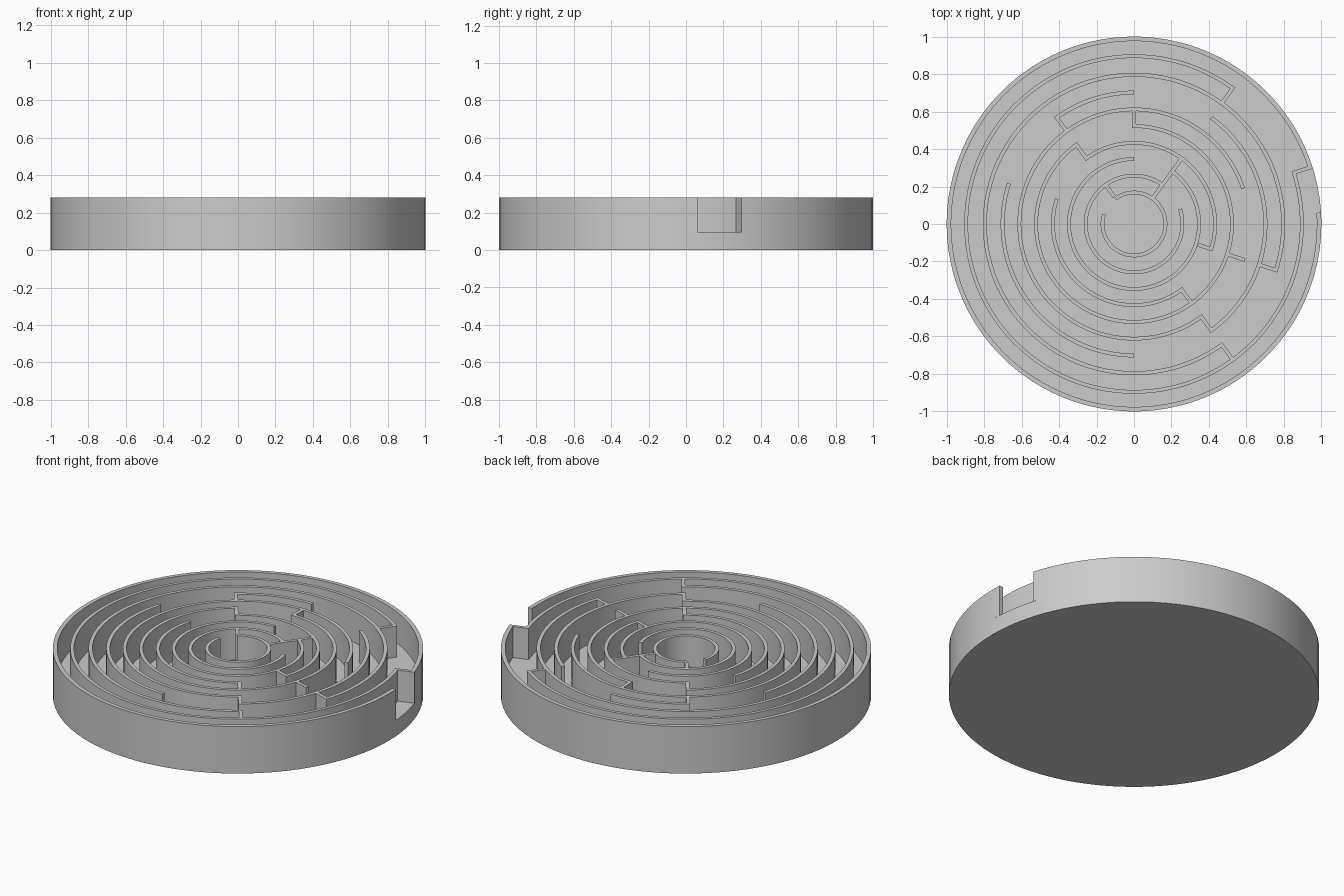
import bpy, bmesh
from math import cos, sin, radians, ceil

if "Cube" in bpy.data.objects:
    bpy.data.objects.remove(bpy.data.objects["Cube"])

FLOOR, TOP, THICK = 0.095, 0.28, 0.02
STEP = 4.0


def finish(bm, name):
    bmesh.ops.recalc_face_normals(bm, faces=bm.faces[:])
    mesh = bpy.data.meshes.new(name)
    bm.to_mesh(mesh)
    bm.free()
    obj = bpy.data.objects.new(name, mesh)
    bpy.context.collection.objects.link(obj)
    bpy.ops.object.select_all(action='DESELECT')
    obj.select_set(True)
    bpy.context.view_layer.objects.active = obj
    bpy.ops.object.shade_smooth_by_angle(angle=radians(30))


def sweep(bm, sections):
    """Join a row of rectangular wall sections; open below, where it meets the floor."""
    rows = [[bm.verts.new(p) for p in s] for s in sections]
    for a, b in zip(rows, rows[1:]):
        for i in range(3):
            bm.faces.new((a[i], a[i + 1], b[i + 1], b[i]))
    bm.faces.new(rows[0])
    bm.faces.new(rows[-1])


def section(r0, r1, deg):
    c, s = cos(radians(deg)), sin(radians(deg))
    return [(r * c, r * s, z) for r, z in
            ((r1, FLOOR), (r1, TOP), (r0, TOP), (r0, FLOOR))]


def arc_wall(bm, r0, r1, start, end):
    # interior stations sit on common multiples so facets line up with the base
    k0, k1 = int(start // STEP) + 1, ceil(end / STEP)
    angles = [start] + [k * STEP for k in range(k0, k1)] + [end]
    sweep(bm, [section(r0, r1, a) for a in angles])


def divider(bm, r0, r1, deg):
    c, s, h = cos(radians(deg)), sin(radians(deg)), THICK / 2
    sweep(bm, [[(r * c - t * s, r * s + t * c, z) for t, z in
                ((-h, FLOOR), (-h, TOP), (h, TOP), (h, FLOOR))] for r in (r0, r1)])


# Round base with the maze floor on top
bm = bmesh.new()
n = int(360 / STEP)
rims = [[bm.verts.new((cos(radians(i * STEP)), sin(radians(i * STEP)), z))
         for i in range(n)] for z in (0, FLOOR)]
for i in range(n):
    j = (i + 1) % n
    bm.faces.new((rims[0][i], rims[0][j], rims[1][j], rims[1][i]))
for rim in rims:
    bm.faces.new(rim)
finish(bm, "base")

# Outer wall with the entrance gap
bm = bmesh.new()
arc_wall(bm, 0.976, 1.0, 17.2, 363.5)
finish(bm, "outer_wall")

# Ring walls: inner radius, outer radius, arcs in degrees
RINGS = [
    (0.158, 0.178, [(162, 486)]),
    (0.248, 0.268, [(54, 378)]),
    (0.337, 0.357, [(90, 414)]),
    (0.423, 0.443, [(162, 306), (342, 486)]),
    (0.513, 0.533, [(126, 450)]),
    (0.602, 0.622, [(18, 306)]),
    (0.691, 0.712, [(90, 126), (162, 270), (306, 414)]),
    (0.786, 0.807, [(-18, 306)]),
    (0.886, 0.906, [(54, 378)]),
]
for k, (r0, r1, arcs) in enumerate(RINGS, 1):
    bm = bmesh.new()
    for start, end in arcs:
        arc_wall(bm, r0, r1, start, end)
    finish(bm, f"ring_wall_{k}")

# Radial dividers between rings
DIVIDERS = [
    (0.178, 0.443, 54), (0.178, 0.268, 126), (0.357, 0.443, -18),
    (0.423, 0.533, 126), (0.423, 0.533, -54), (0.513, 0.622, 90),
    (0.533, 0.622, -18), (0.602, 0.712, 126), (0.602, 0.712, -54),
    (0.712, 0.807, -18), (0.786, 0.906, 54), (0.786, 0.906, -54),
    (0.886, 0.985, 17.8),
]
bm = bmesh.new()
for r0, r1, deg in DIVIDERS:
    divider(bm, r0, r1, deg)
finish(bm, "radial_dividers")
